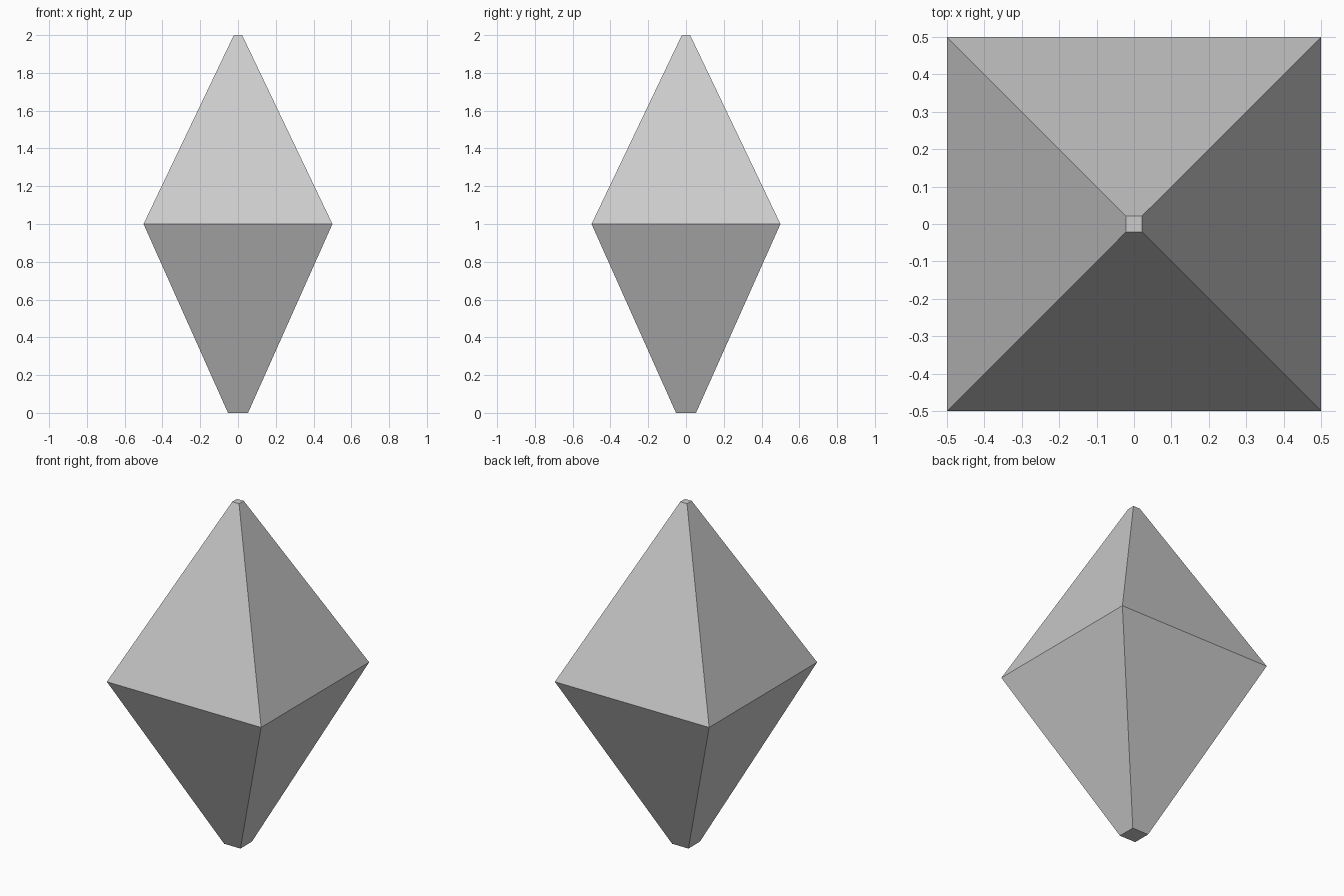
import bpy
import bmesh

if "Cube" in bpy.data.objects:
    bpy.data.objects.remove(bpy.data.objects["Cube"])

# Square cross-sections of the crystal: (height, half width)
SECTIONS = [(0.0, 0.053), (1.0, 0.5), (2.0, 0.022)]


def square_loft(name, sections):
    bm = bmesh.new()
    rings = [[bm.verts.new((sx * h, sy * h, z))
              for sx, sy in ((-1, -1), (1, -1), (1, 1), (-1, 1))]
             for z, h in sections]
    # Sloping sides between neighbouring sections
    for low, high in zip(rings, rings[1:]):
        for i in range(4):
            j = (i + 1) % 4
            bm.faces.new((low[i], low[j], high[j], high[i]))
    # Flat end caps
    bm.faces.new(rings[0][::-1])
    bm.faces.new(rings[-1])
    mesh = bpy.data.meshes.new(name)
    bm.to_mesh(mesh)
    bm.free()
    obj = bpy.data.objects.new(name, mesh)
    bpy.context.collection.objects.link(obj)
    return obj


# Double-tapered crystal
square_loft("crystal", SECTIONS)
